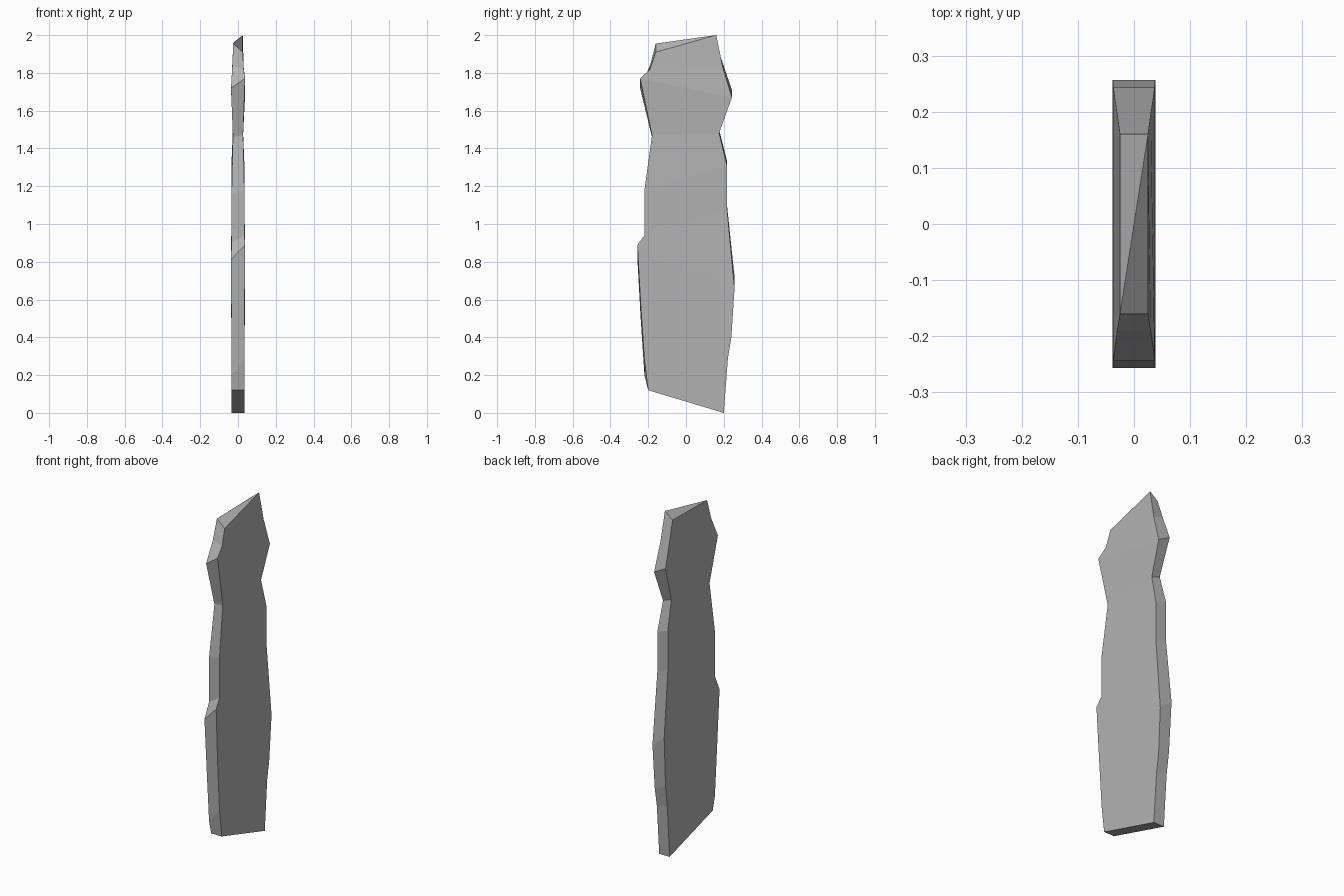
import bpy, bmesh

# Cross-sections of the slab, bottom to top:
# front y, front z (left, right), back y, back z (left, right), half thickness
SECTIONS = [
    (-0.200, 0.120, 0.120, 0.200, 0.000, 0.000, 0.034),
    (-0.220, 0.200, 0.280, 0.222, 0.300, 0.290, 0.034),
    (-0.240, 0.500, 0.580, 0.240, 0.430, 0.400, 0.035),
    (-0.257, 0.810, 0.890, 0.257, 0.720, 0.660, 0.038),
    (-0.220, 0.900, 0.940, 0.217, 1.100, 1.080, 0.034),
    (-0.220, 1.160, 1.180, 0.217, 1.335, 1.310, 0.034),
    (-0.180, 1.460, 1.470, 0.175, 1.500, 1.480, 0.027),
    (-0.243, 1.720, 1.770, 0.243, 1.710, 1.670, 0.037),
    (-0.190, 1.840, 1.820, 0.195, 1.850, 1.830, 0.030),
    (-0.160, 1.955, 1.910, 0.160, 1.960, 2.000, 0.025),
]

stone = bpy.data.materials.new("grey_stone")
stone.diffuse_color = (0.45, 0.45, 0.45, 1)

# Loft the four-sided sections into a rough standing slab
bm = bmesh.new()
rings = []
for yf, zfl, zfr, yb, zbl, zbr, w in SECTIONS:
    rings.append([bm.verts.new(p) for p in
                  ((-w, yf, zfl), (w, yf, zfr), (w, yb, zbr), (-w, yb, zbl))])
for low, high in zip(rings, rings[1:]):
    for i in range(4):
        j = (i + 1) % 4
        bm.faces.new((low[i], low[j], high[j], high[i]))
bm.faces.new(rings[0][::-1])

# Twisted top is split into two triangles along its high diagonal
a, b, c, d = rings[-1]
bm.faces.new((a, b, c))
bm.faces.new((a, c, d))
bmesh.ops.recalc_face_normals(bm, faces=bm.faces)

mesh = bpy.data.meshes.new("standing_slab")
bm.to_mesh(mesh)
bm.free()
mesh.materials.append(stone)
slab = bpy.data.objects.new("standing_slab", mesh)
bpy.context.collection.objects.link(slab)
